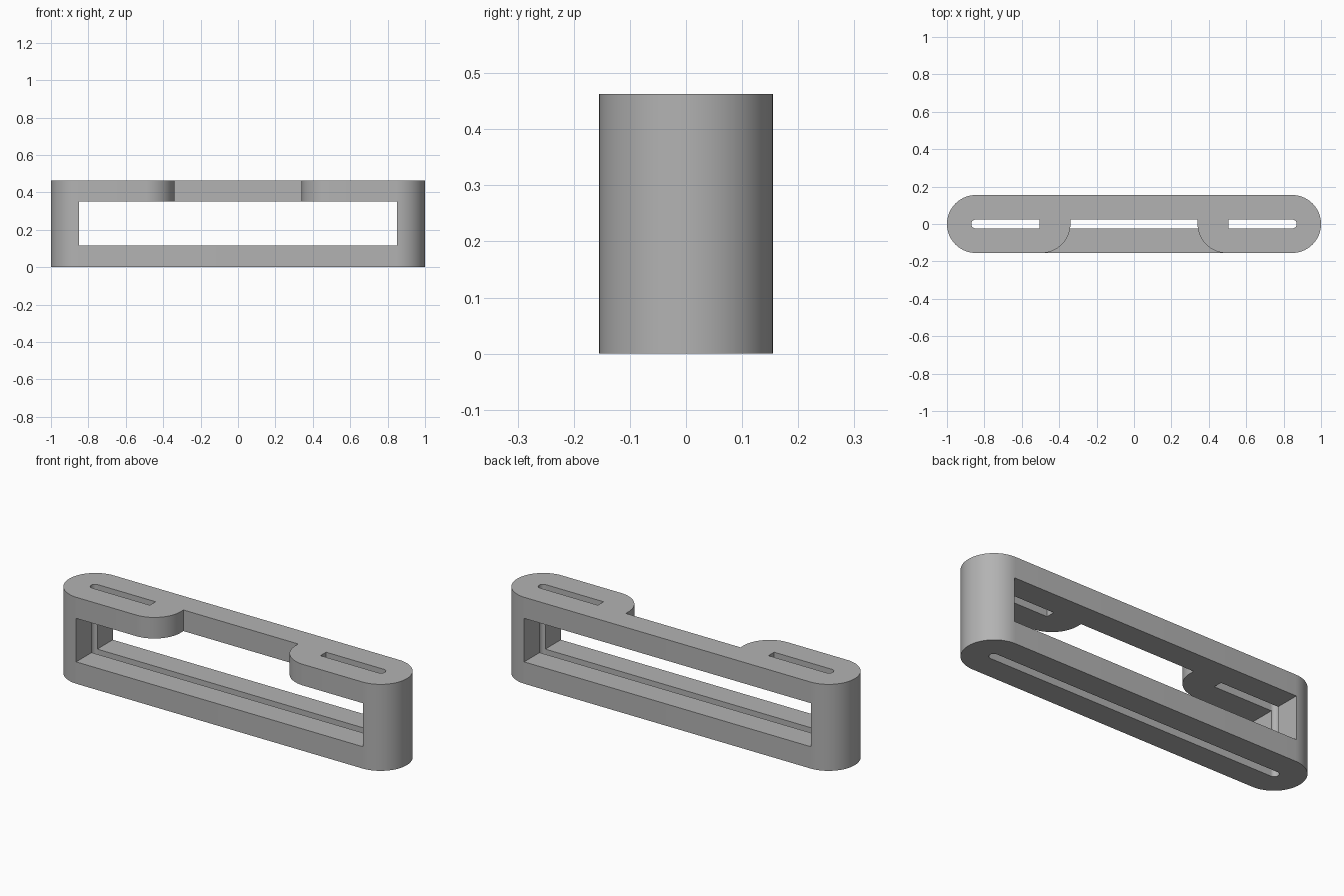
import bpy, bmesh
from math import sin, cos, pi, radians

if "Cube" in bpy.data.objects:
    bpy.data.objects.remove(bpy.data.objects["Cube"], do_unlink=True)

HEIGHT = 0.463
RADIUS = 0.155      # rounded ends of the body
SLOT = 0.024        # half width of the strap slot
STEPS = 32


def arc(cx, cy, r, start, end):
    return [(cx + r * cos(start + (end - start) * i / STEPS),
             cy + r * sin(start + (end - start) * i / STEPS)) for i in range(STEPS + 1)]


def capsule(half_length, r):
    c = half_length - r
    return arc(c, 0, r, -pi / 2, pi / 2) + arc(-c, 0, r, pi / 2, 3 * pi / 2)


def prism(name, outline, z0, z1):
    """Extrude an outline in the ground plane from z0 to z1."""
    bm = bmesh.new()
    base = bm.faces.new([bm.verts.new((x, y, z0)) for x, y in outline])
    top = bmesh.ops.extrude_face_region(bm, geom=[base])
    verts = [v for v in top["geom"] if isinstance(v, bmesh.types.BMVert)]
    bmesh.ops.translate(bm, verts=verts, vec=(0, 0, z1 - z0))
    bmesh.ops.recalc_face_normals(bm, faces=bm.faces)
    mesh = bpy.data.meshes.new(name)
    bm.to_mesh(mesh)
    bm.free()
    obj = bpy.data.objects.new(name, mesh)
    bpy.context.collection.objects.link(obj)
    return obj


def block(name, half_x, half_y, z0, z1):
    return prism(name, [(-half_x, -half_y), (half_x, -half_y),
                        (half_x, half_y), (-half_x, half_y)], z0, z1)


def cut(target, cutter):
    bpy.ops.object.select_all(action='DESELECT')
    bpy.context.view_layer.objects.active = target
    target.select_set(True)
    mod = target.modifiers.new("cut", 'BOOLEAN')
    mod.operation = 'DIFFERENCE'
    mod.solver = 'EXACT'
    mod.object = cutter
    bpy.ops.object.modifier_apply(modifier=mod.name)
    bpy.data.objects.remove(cutter, do_unlink=True)


# Body with rounded ends
body = prism("buckle_frame", capsule(1.0, RADIUS), 0, HEIGHT)

# Long slot through the base, interrupted in the middle of the top
slot = prism("slot_cutter", capsule(0.87, SLOT), -0.2, 0.8)
cut(slot, block("slot_stop", 0.505, 0.2, 0.25, 1.0))
cut(body, slot)

# Window from front to back
cut(body, block("window_cutter", 0.85, 0.4, 0.117, 0.35))

# Opening in the front of the top bar, between two rounded lobes
right_side = [(0.34, SLOT)] + arc(0.34 + RADIUS, 0, RADIUS, pi, 3 * pi / 2) + [(0.34 + RADIUS, -0.4)]
left_side = [(-x, y) for x, y in reversed(right_side)]
cut(body, prism("notch_cutter", right_side + left_side, 0.25, 0.8))

# Grey material
grey = bpy.data.materials.new("Grey")
grey.use_nodes = True
colour = (0.45, 0.45, 0.45, 1)
grey.diffuse_color = colour
grey.node_tree.nodes["Principled BSDF"].inputs["Base Color"].default_value = colour
body.data.materials.clear()
body.data.materials.append(grey)

bpy.context.view_layer.objects.active = body
body.select_set(True)
bpy.ops.object.shade_smooth_by_angle(angle=radians(30))
